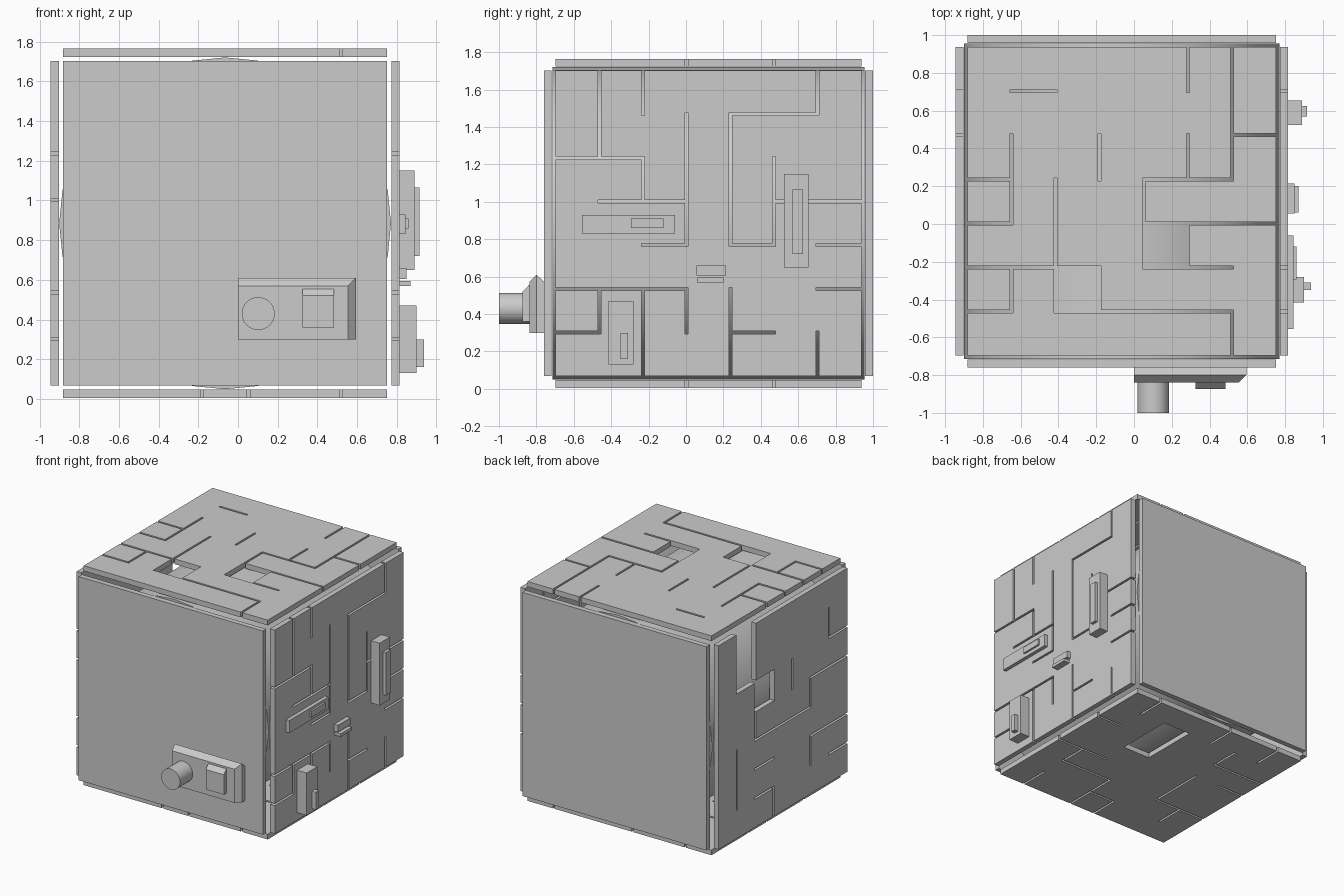
import bpy, bmesh, math
from mathutils import Vector

old = bpy.data.objects.get("Cube")
if old:
    bpy.data.objects.remove(old, do_unlink=True)

# Single hull colour
hull = bpy.data.materials.new("hull grey")
hull.use_nodes = True
grey = (0.6, 0.6, 0.6, 1)
hull.diffuse_color = grey
hull.node_tree.nodes["Principled BSDF"].inputs["Base Color"].default_value = grey

CENTRE = Vector((-0.065, 0.12, 0.885))
HALF = 0.817       # half the width of a plate
CELLS = 7          # panel grid
GROOVE = 0.016
INNER = 0.838      # centre to inner side of plates
THICK = 0.042
X, Y, Z = Vector((1, 0, 0)), Vector((0, 1, 0)), Vector((0, 0, 1))


def finish(bm, name):
    bmesh.ops.recalc_face_normals(bm, faces=bm.faces)
    mesh = bpy.data.meshes.new(name)
    bm.to_mesh(mesh)
    bm.free()
    mesh.materials.append(hull)
    obj = bpy.data.objects.new(name, mesh)
    bpy.context.collection.objects.link(obj)
    return obj


def box(name, x, y, z):
    bm = bmesh.new()
    bmesh.ops.create_cube(bm, size=1)
    for v in bm.verts:
        for axis, (low, high) in enumerate((x, y, z)):
            v.co[axis] = high if v.co[axis] > 0 else low
    return finish(bm, name)


def prism(name, rings):
    """Stack of rectangles (y, x0, x1, z0, z1) joined from back to front."""
    bm = bmesh.new()
    loops = [[bm.verts.new(p) for p in ((a, y, c), (b, y, c), (b, y, d), (a, y, d))]
             for y, a, b, c, d in rings]
    bm.faces.new(loops[0])
    bm.faces.new(loops[-1])
    for one, two in zip(loops, loops[1:]):
        for k in range(4):
            n = (k + 1) % 4
            bm.faces.new((one[k], one[n], two[n], two[k]))
    return finish(bm, name)


def cylinder(name, centre, radius, depth):
    bpy.ops.mesh.primitive_cylinder_add(vertices=32, radius=radius, depth=depth,
                                        location=centre, rotation=(math.pi / 2, 0, 0))
    obj = bpy.context.object
    obj.name = name
    obj.data.materials.append(hull)
    bpy.ops.object.shade_smooth_by_angle(angle=math.radians(30))
    return obj


def plate(name, u, v, normal, cuts=""):
    """Square armour plate; each cut is a from-to range (u, v, u, v) on the panel grid."""
    pitch = 2 * HALF / CELLS
    lines = [-HALF]
    for k in range(CELLS + 1):
        at = -HALF + k * pitch
        lines += [at - GROOVE / 2, at + GROOVE / 2]
    lines = lines[:1] + lines[2:-1] + [HALF]
    removed = set()
    for cut in cuts.split():
        a, b, c, d = (2 * int(ch) for ch in cut)
        removed |= {(i, j) for i in range(a, c + 1) for j in range(b, d + 1)}
    bm = bmesh.new()
    grid = [[bm.verts.new(CENTRE + u * s + v * t + normal * INNER) for t in lines]
            for s in lines]
    count = len(lines) - 1
    for i in range(count):
        for j in range(count):
            if (i, j) not in removed:
                bm.faces.new((grid[i][j], grid[i + 1][j],
                              grid[i + 1][j + 1], grid[i][j + 1]))
    bmesh.ops.delete(bm, geom=[w for w in bm.verts if not w.link_faces], context='VERTS')
    ext = bmesh.ops.extrude_face_region(bm, geom=bm.faces[:], use_keep_orig=True)
    moved = [g for g in ext["geom"] if isinstance(g, bmesh.types.BMVert)]
    bmesh.ops.translate(bm, verts=moved, vec=normal * THICK)
    return finish(bm, name)


# Drum inside the six plates
cylinder("core_drum", CENTRE, 0.836, 1.67)

# Armour plates
plate("front_plate", X, Z, -Y)
plate("back_plate", X, Z, Y)
plate("top_plate", X, Y, Z,
      "5657 6467 1626 6575 5455 4464 4244 4253 5373 3435 1315 0414 0313 "
      "0222 2124 2132 0111 1112 2161 6061 4262")
plate("left_plate", Y, Z, X,
      "1517 0525 2425 2627 3336 1434 2333 6667 4666 4346 4353 5355 5474 "
      "6373 6272 0232 1112 0111 2022 3132 4042 4151 6061")
plate("right_plate", Y, Z, -X,
      "4455 5567 5667 3435 1516 0515 0424 2324 2353 5354 0222 2122 0111 "
      "6163 4252 4041 4151")
plate("bottom_plate", X, Y, -Z,
      "4456 3031 4042 6061 6575 3141 2224 0222 0414 4262 6263 5373 2526 "
      "0525 3637 6667 1112 1617")

# Raised modules on the side: (name, y range, z range, outer x)
SIDE = 0.81
for name, y, z, out in (
        ("long_module", (-0.555, -0.06), (0.83, 0.93), 0.845),
        ("long_module_cap", (-0.295, -0.12), (0.86, 0.91), 0.86),
        ("tall_module", (0.525, 0.655), (0.65, 1.15), 0.89),
        ("tall_module_cap", (0.57, 0.625), (0.72, 1.065), 0.915),
        ("small_module", (0.055, 0.215), (0.605, 0.66), 0.85),
        ("small_bar", (0.06, 0.2), (0.57, 0.595), 0.87),
        ("low_module", (-0.415, -0.28), (0.13, 0.47), 0.90),
        ("low_module_cap", (-0.35, -0.31), (0.16, 0.30), 0.937)):
    box(name, (SIDE, out), y, z)

# Front device: chamfered housing, lens barrel and side block
prism("device_housing", ((-0.755, 0, 0.595, 0.30, 0.57),
                         (-0.80, 0, 0.595, 0.30, 0.61),
                         (-0.838, 0, 0.555, 0.30, 0.57)))
cylinder("lens_barrel", (0.102, -0.915, 0.43), 0.083, 0.17)
prism("device_block", ((-0.83, 0.325, 0.485, 0.36, 0.555),
                       (-0.84, 0.325, 0.485, 0.36, 0.555),
                       (-0.873, 0.325, 0.485, 0.36, 0.52)))
